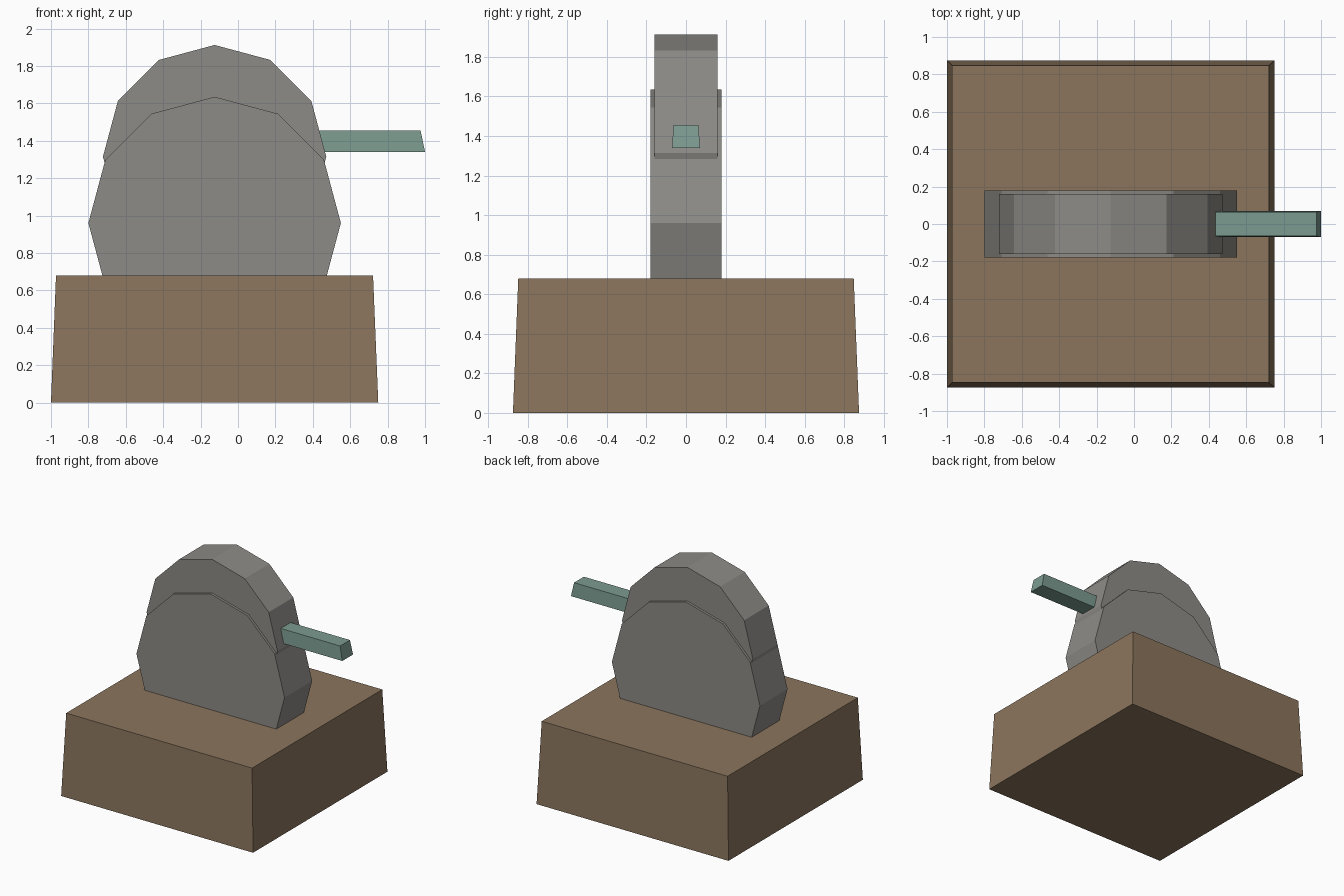
import bpy, bmesh, math

if "Cube" in bpy.data.objects:
    bpy.data.objects.remove(bpy.data.objects["Cube"])


def srgb(r, g, b):
    def lin(c):
        c /= 255
        return c / 12.92 if c <= 0.04045 else ((c + 0.055) / 1.055) ** 2.4
    return (lin(r), lin(g), lin(b), 1)


def material(name, rgb):
    m = bpy.data.materials.new(name)
    m.diffuse_color = srgb(*rgb)
    m.use_nodes = True
    m.node_tree.nodes["Principled BSDF"].inputs["Base Color"].default_value = m.diffuse_color
    return m


def finish(name, bm, mat):
    bmesh.ops.recalc_face_normals(bm, faces=bm.faces)
    me = bpy.data.meshes.new(name)
    bm.to_mesh(me)
    bm.free()
    me.materials.append(mat)
    ob = bpy.data.objects.new(name, me)
    bpy.context.collection.objects.link(ob)
    return ob


def tapered_block(name, bottom, top, mat):
    """bottom / top: (x0, x1, half depth, z)"""
    bm = bmesh.new()
    rings = []
    for x0, x1, h, z in (bottom, top):
        rings.append([bm.verts.new(p) for p in
                      ((x0, -h, z), (x1, -h, z), (x1, h, z), (x0, h, z))])
    a, b = rings
    bm.faces.new(a)
    bm.faces.new(b)
    for i in range(4):
        j = (i + 1) % 4
        bm.faces.new((a[i], a[j], b[j], b[i]))
    return finish(name, bm, mat)


def wheel(name, cx, cz, radius, half, mat, sides=12):
    """Upright disc with its axis along y."""
    bm = bmesh.new()
    rings = [[bm.verts.new((cx + radius * math.cos(math.tau * i / sides), y,
                            cz + radius * math.sin(math.tau * i / sides)))
              for i in range(sides)] for y in (-half, half)]
    a, b = rings
    bm.faces.new(a)
    bm.faces.new(b)
    for i in range(sides):
        j = (i + 1) % sides
        bm.faces.new((a[i], a[j], b[j], b[i]))
    return finish(name, bm, mat)


wood = material("brown wood", (139, 117, 93))
stone = material("grey stone", (141, 139, 134))
teal = material("grey teal", (124, 155, 144))

# wooden base block
tapered_block("base", (-1, 0.75, 0.875, 0), (-0.973, 0.722, 0.848, 0.68), wood)
# two overlapping stone discs
wheel("lower_disc", -0.125, 0.96, 0.675, 0.18, stone)
wheel("upper_disc", -0.125, 1.315, 0.597, 0.16, stone)
# side handle, tapering slightly upwards
tapered_block("handle", (0.2, 1.0, 0.07, 1.34), (0.22, 0.976, 0.064, 1.455), teal)
